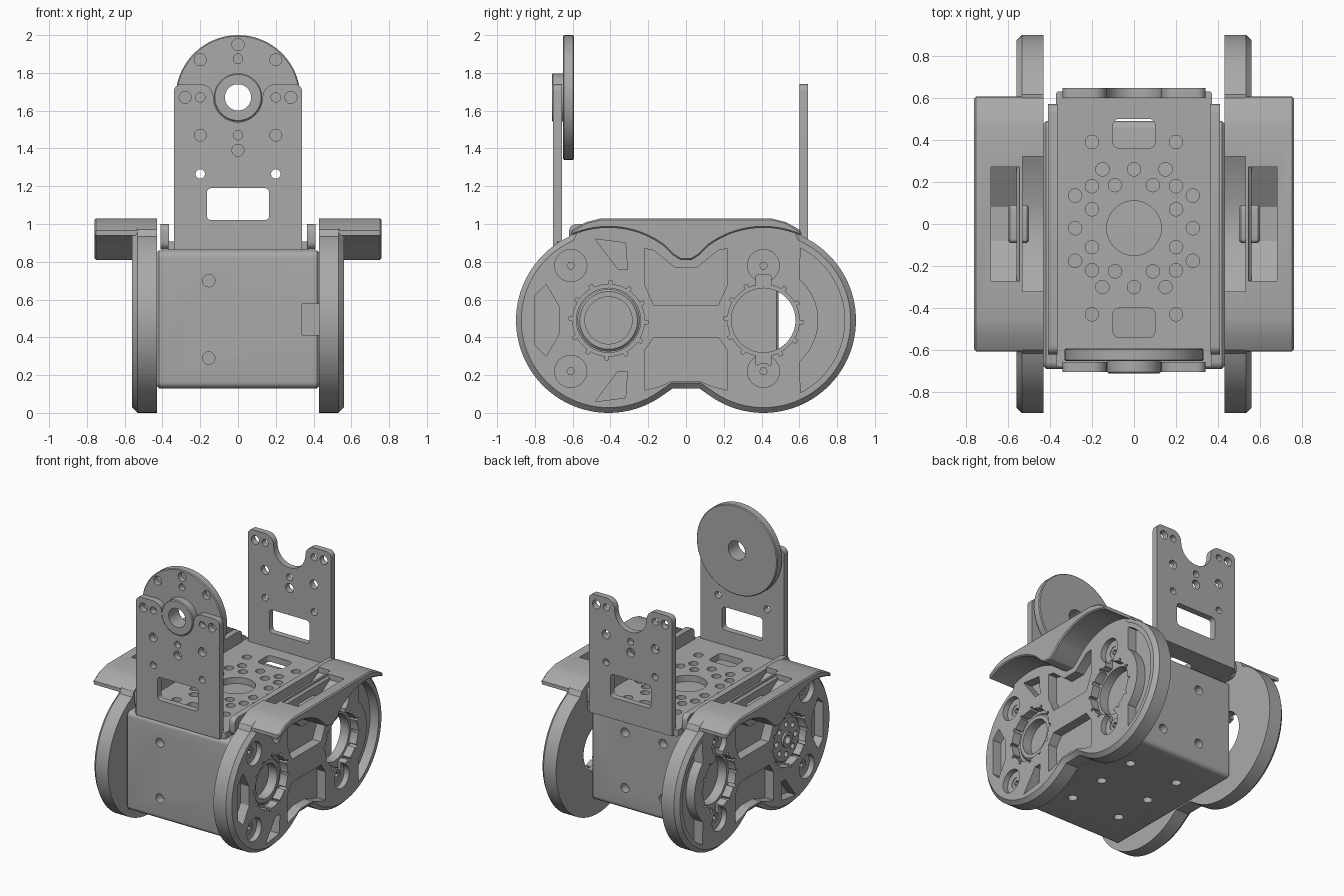
import bpy, bmesh
from math import sin, cos, pi, radians

cube = bpy.data.objects.get("Cube")
if cube:
    bpy.data.objects.remove(cube)

grey = bpy.data.materials.new("satin grey")
grey.use_nodes = True
COLOUR = (0.4, 0.4, 0.4, 1)
grey.diffuse_color = COLOUR
grey.node_tree.nodes["Principled BSDF"].inputs["Base Color"].default_value = COLOUR


# Profile helpers
def arc(c, r, a, b, n=24):
    return [(c[0] + r * cos(radians(a + (b - a) * i / n)),
             c[1] + r * sin(radians(a + (b - a) * i / n))) for i in range(n + 1)]


def disc(c, r, n=32):
    return arc(c, r, 0, 360, n)[:-1]


def rounded(u0, v0, u1, v1, r):
    corners = [(u1 - r, v1 - r), (u0 + r, v1 - r), (u0 + r, v0 + r), (u1 - r, v0 + r)]
    return [p for i, c in enumerate(corners) for p in arc(c, r, 90 * i, 90 * i + 90, 5)]


def toothed(c, r0, r1, n=12):
    pts = []
    for i in range(n):
        a = 360 * i / n
        pts += arc(c, r0, a, a + 24, 4) + arc(c, r1, a + 24.5, a + 29.5, 1)
    return pts


def mirrored(half):
    return half + [(-u, v) for u, v in reversed(half)]


# Solid helpers: extrude profiles along an axis, then cut holes with booleans
def prism(bm, pts, axis, a, b):
    place = {"x": lambda u, v, t: (t, u, v),
             "y": lambda u, v, t: (u, t, v),
             "z": lambda u, v, t: (u, v, t)}[axis]
    rings = [[bm.verts.new(place(u, v, t)) for u, v in pts] for t in (a, b)]
    n = len(pts)
    bm.faces.new(rings[0])
    bm.faces.new(rings[1][::-1])
    for i in range(n):
        j = (i + 1) % n
        bm.faces.new((rings[0][j], rings[0][i], rings[1][i], rings[1][j]))
    return rings


def solid(name, shapes, bevel=0, rim=None):
    bm = bmesh.new()
    for s in shapes:
        rings = prism(bm, *s)
    bmesh.ops.recalc_face_normals(bm, faces=bm.faces)
    if bevel:
        edges = bm.edges[:]
        if rim is not None:
            ring = set(rings[rim])
            edges = [e for e in edges if e.verts[0] in ring and e.verts[1] in ring]
        else:
            edges = [e for e in edges if e.calc_face_angle(0) > 0.7]
        bmesh.ops.bevel(bm, geom=edges, offset=bevel, segments=1, affect="EDGES")
    mesh = bpy.data.meshes.new(name)
    bm.to_mesh(mesh)
    bm.free()
    mesh.materials.append(grey)
    ob = bpy.data.objects.new(name, mesh)
    bpy.context.collection.objects.link(ob)
    return ob


def cut(ob, *stages):
    for shapes in stages:
        cutter = solid("cutter", shapes)
        cutter.hide_render = True
        mod = ob.modifiers.new("cut", "BOOLEAN")
        mod.operation, mod.solver, mod.object = "DIFFERENCE", "EXACT", cutter
        bpy.context.view_layer.update()
        graph = bpy.context.evaluated_depsgraph_get()
        mesh = bpy.data.meshes.new_from_object(ob.evaluated_get(graph))
        ob.modifiers.clear()
        ob.data = mesh
        bpy.data.objects.remove(cutter)
    return ob


def holes(points, r, axis, a, b):
    return [(disc(p, r, 20), axis, a, b) for p in points]


# Motor housing between the side plates
body = solid("motor_housing", [(rounded(-0.69, 0.13, 0.49, 0.86, 0.035), "x", -0.43, 0.43)], 0.012)
screws = [(x, z) for x in (-0.155, 0.155) for z in (0.29, 0.7)]
cut(body, holes(screws[:2], 0.033, "y", -0.8, -0.63) + holes(screws, 0.033, "y", 0.43, 0.6)
    + holes([(x, y) for x in (-0.2, 0.2) for y in (-0.4, -0.1, 0.2)], 0.033, "z", 0, 0.2)
    + [(rounded(0.34, 0.41, 0.5, 0.58, 0.005), "y", -0.8, -0.66),
       (rounded(0.3, 0.15, 0.5, 0.4, 0.005), "z", 0, 0.2)])

# Side plates with roof, pockets and bearing openings
R, FRONT, REAR = 0.49, (-0.41, 0.49), (0.41, 0.49)
outline = mirrored([(0.07, 0.13)] + arc(REAR, R, -126, 65, 56) + [(0.6, 0.97), (0.53, 1.01), (0.45, 1.03)])
roof = mirrored([(0.03, 0.81), (0.07, 0.835)] + arc(REAR, R, 126, 66.5, 16)
                + [(0.605, 0.965), (0.53, 1.01), (0.45, 1.03)])
top_pocket = mirrored([(0.06, 0.77), (0.17, 0.86), (0.22, 0.87), (0.22, 0.68), (0.17, 0.57)])
low_pocket = mirrored([(0.07, 0.17), (0.14, 0.14), (0.22, 0.12), (0.22, 0.33), (0.17, 0.4)])
crescent = arc(REAR, 0.43, -63, 63) + arc(REAR, 0.29, 48, -48)
lobe_top = [(-0.48, 0.92), (-0.32, 0.9), (-0.31, 0.76), (-0.36, 0.76)]
lobe_low = [(y, 0.98 - z) for y, z in lobe_top]
lobe_side = [(-0.8, 0.62), (-0.74, 0.68), (-0.67, 0.56), (-0.67, 0.42), (-0.74, 0.3), (-0.8, 0.36)]
bosses = [(y, z) for y in (-0.61, 0.41) for z in (0.22, 0.78)]

for side, word in ((1, "left"), (-1, "right")):
    s = lambda pts, a, b: (pts, "x", side * a, side * b)
    plate = solid(word + "_side_plate", [s(outline, 0.43, 0.56)], 0.028, 1)
    pockets = [s(p, 0.49, 0.6) for p in (top_pocket, low_pocket, crescent, lobe_top, lobe_low, lobe_side)]
    seats = [s(disc(p, 0.085), 0.52, 0.6) for p in bosses]
    rings = [s(toothed(p, 0.19, 0.21), 0.5, 0.6) for p in (FRONT, REAR)]
    bores = [s(disc(p, 0.17, 40), 0.4, 0.6) for p in (FRONT, REAR)]
    screw_holes = [s(disc(p, 0.04, 20), 0.45, 0.6) for p in bosses]
    slot = mirrored([(0.1, 0.88), (0.32, 0.99), (0.32, 1.1)])
    necks = [s(rounded(0.37, z, 0.45, z + 0.1, 0.01), 0.5, 0.6) for z in (0.25, 0.63)]
    cut(plate, pockets + seats, rings, bores + screw_holes, necks, [s(slot, 0.4, 0.53)])

    shelf = solid(word + "_roof_shelf", [s(roof, 0.53, 0.76)], 0.008, 1)
    well = mirrored([(0.08, 0.87), (0.27, 0.99), (0.27, 1.1)])
    cut(shelf, [s(well, 0.545, 0.68)])
    solid(word + "_roof_catch", [s(rounded(-0.09, 0.86, 0.09, 0.95, 0.02), 0.5, 0.6)], 0.01)

    # Screw heads in the recessed seats
    heads = solid(word + "_screw_heads", [s(disc(p, 0.045, 20), 0.44, 0.515) for p in bosses])
    cut(heads, [s(disc(p, 0.02, 6), 0.49, 0.6) for p in bosses])

# Idler bearing on one side, output horn on the other
idler = solid("idler_bearing", [(disc(FRONT, 0.165, 40), "x", 0.43, 0.52)], 0.012, 1)
cut(idler, [(disc(FRONT, 0.125, 40), "x", 0.45, 0.6)])
horn = solid("output_horn", [(disc(FRONT, 0.165, 40), "x", -0.42, -0.53)], 0.01, 1)
cut(horn, holes([FRONT], 0.03, "x", -0.6, -0.45)
    + holes(disc(FRONT, 0.11, 8), 0.02, "x", -0.6, -0.48))
hub = solid("horn_hub", [(disc(FRONT, 0.055, 24), "x", -0.5, -0.545)])
cut(hub, holes([FRONT], 0.03, "x", -0.6, -0.45))

# Bracket base with its hole pattern, symmetric about its own middle
MID = -0.02
base = solid("bracket_base", [(rounded(-0.37, -0.68, 0.37, 0.63, 0.01), "z", 0.862, 0.908)])
quarter = [(0.2, 0.41), (0.15, 0.28), (0.09, 0.205), (0.2, 0.2), (0.28, 0.155), (0.2, 0.09)]
spots = [(sx * x, MID + sy * y) for x, y in quarter for sx in (-1, 1) for sy in (-1, 1)]
spots += [(0, MID + 0.28), (0, MID - 0.28), (0.28, MID), (-0.28, MID)]
cut(base, holes(spots, 0.032, "z", 0.8, 1) + [(disc((0, MID), 0.13, 40), "z", 0.8, 1)]
    + [(rounded(-0.1, y, 0.1, y + 0.14, 0.03), "z", 0.8, 1) for y in (0.36, -0.54)])
for x, word in ((0.365, "left"), (-0.41, "right")):
    solid(word + "_base_flange", [(rounded(-0.62, 0.866, 0.57, 1.0, 0.04), "x", x, x + 0.045)])

# Upright bracket walls with a rounded notch
HUB = (0, 1.67)
wall = mirrored([(0.34, 0.862)] + arc((0.3, 1.7), 0.04, 0, 90, 6)
                + arc((0.2, 1.67), 0.07, 90, 180, 8) + arc(HUB, 0.13, 0, -90, 16)[1:-1])
big = [(0.28, 1.67), (-0.28, 1.67), (0.2, 1.47), (-0.2, 1.47), (0, 1.39)]
small = [(0.2, 1.67), (-0.2, 1.67), (0, 1.47), (0.2, 1.265), (-0.2, 1.265)]
for name, y in (("front_bracket_wall", -0.703), ("back_bracket_wall", 0.6)):
    upright = solid(name, [(wall, "y", y, y + 0.046)])
    span = (y - 0.05, y + 0.1)
    cut(upright, holes(big, 0.032, "y", *span) + holes(small, 0.025, "y", *span)
        + [(rounded(-0.165, 1.02, 0.165, 1.19, 0.025), "y", *span)])

# Round idler disc with a raised boss on the front wall
wheel = solid("idler_disc", [(disc(HUB, 0.33, 72), "y", -0.652, -0.592)], 0.006)
blind = [(0.2, 1.87), (-0.2, 1.87), (0, 1.95)] + big
cut(wheel, holes(blind, 0.032, "y", -0.7, -0.615)
    + holes([(0, 1.875), (0, 1.47), (0.2, 1.67), (-0.2, 1.67)], 0.025, "y", -0.7, -0.615)
    + holes([HUB], 0.07, "y", -0.8, -0.5))
boss = solid("idler_boss", [(disc(HUB, 0.128, 40), "y", -0.65, -0.71)], 0.006, 1)
cut(boss, holes([HUB], 0.07, "y", -0.8, -0.5))

# Smooth the round walls and keep hard edges crisp
for ob in bpy.context.collection.objects:
    if ob.type == "MESH" and grey.name in ob.data.materials:
        ob.data.shade_smooth()
        ob.data.set_sharp_from_angle(angle=radians(28))
